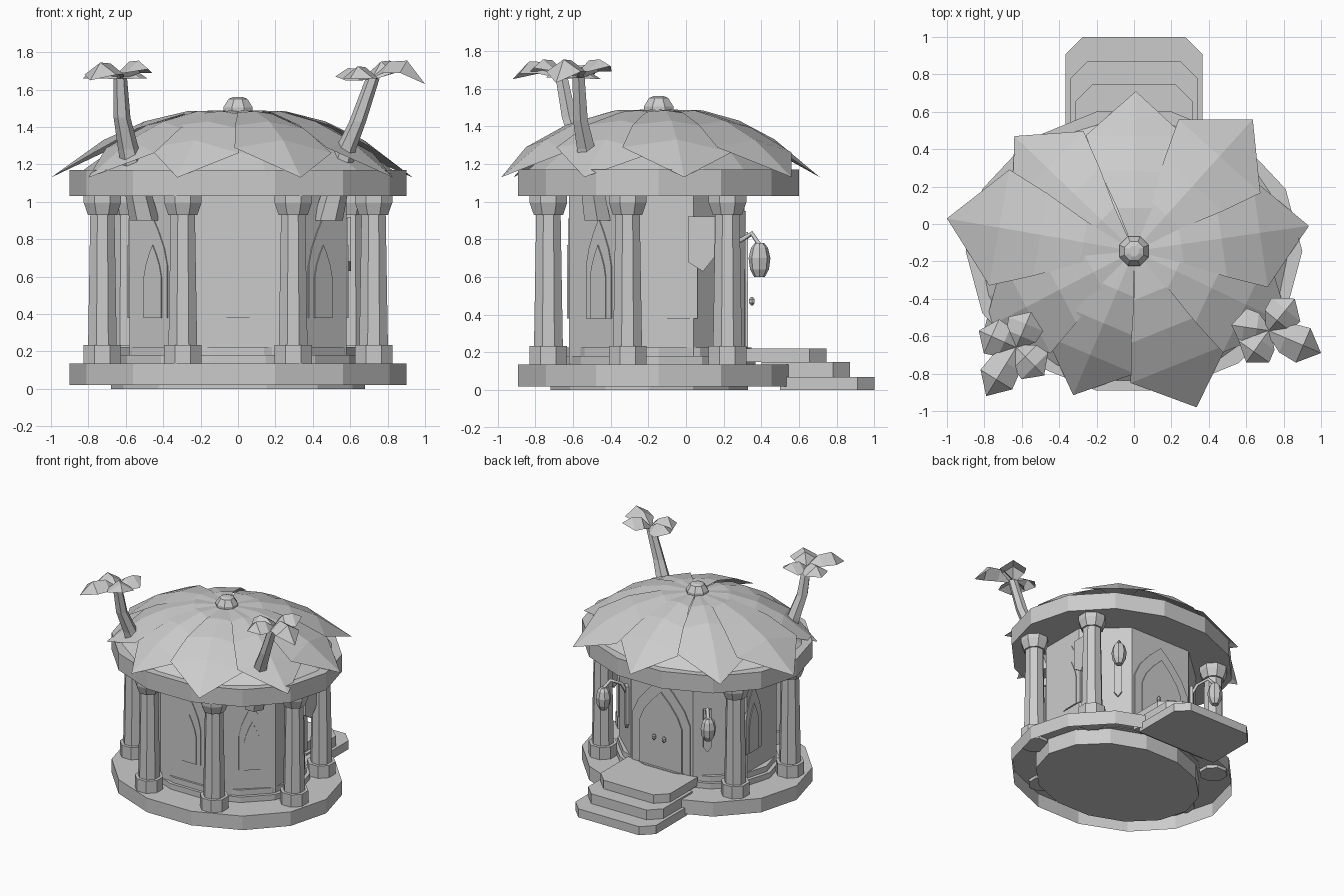
import bpy, bmesh, math
from mathutils import Vector

cube = bpy.data.objects.get("Cube")
if cube:
    bpy.data.objects.remove(cube)

CY = -0.145  # centre of the round building along y

stone = bpy.data.materials.new("plain_grey")
stone.use_nodes = True
GREY = (0.6, 0.6, 0.6, 1)
stone.diffuse_color = GREY
stone.node_tree.nodes["Principled BSDF"].inputs["Base Color"].default_value = GREY


def finish(name, bm, closed=True):
    if closed:
        bmesh.ops.recalc_face_normals(bm, faces=bm.faces)
    mesh = bpy.data.meshes.new(name)
    bm.to_mesh(mesh)
    bm.free()
    mesh.materials.append(stone)
    obj = bpy.data.objects.new(name, mesh)
    bpy.context.collection.objects.link(obj)
    return obj


def loft(name, rings, floor=True):
    """Skin a list of equal point rings and cap the ends."""
    bm = bmesh.new()
    rows = [[bm.verts.new(p) for p in ring] for ring in rings]
    n = len(rows[0])
    for low, high in zip(rows, rows[1:]):
        for i in range(n):
            j = (i + 1) % n
            bm.faces.new((low[i], low[j], high[j], high[i]))
    if floor:
        bm.faces.new(rows[0][::-1])
    bm.faces.new(rows[-1])
    return finish(name, bm)


def ring(x, y, z, rx, ry, n, turn=0.0):
    return [(x + rx * math.cos(math.tau * (i + turn) / n),
             y + ry * math.sin(math.tau * (i + turn) / n), z) for i in range(n)]


def lathe(name, x, y, profile, n, squash=1.0, turn=0.0, floor=True):
    return loft(name, [ring(x, y, z, r, r * squash, n, turn) for r, z in profile], floor)


def prism(name, outline, z0, z1):
    return loft(name, [[(x, y, z) for x, y in outline] for z in (z0, z1)])


def plate(name, outline, centre, angle, depth):
    """Thin upright plate: outline is (sideways, z), facing along angle."""
    out = Vector((math.cos(angle), math.sin(angle), 0))
    side = Vector((-out.y, out.x, 0))
    base = Vector((centre[0], centre[1], 0))
    return loft(name, [[base + side * s + out * d + Vector((0, 0, z))
                        for s, z in outline] for d in (-0.01, depth)])


def pointed_arch(half, bottom, spring, top):
    side = [(half, bottom), (half, spring)]
    for t in (0.35, 0.7):
        side.append((half * (1 - t ** 1.5), spring + (top - spring) * t))
    return side + [(0, top)] + [(-s, z) for s, z in reversed(side)]


def leaf(name, origin, angle, rows, twist=0.0):
    """Folded leaf; rows are (distance, z, half width, edge drop)."""
    bm = bmesh.new()
    out = Vector((math.cos(angle), math.sin(angle), 0))
    side = Vector((-out.y, out.x, 0))
    grid = []
    for dist, z, half, drop in rows:
        mid = Vector((origin[0], origin[1], z)) + out * dist
        grid.append([bm.verts.new(mid + side * half * s
                                  - Vector((0, 0, drop * (1 + twist * s) * abs(s))))
                     for s in (-1, 0, 1)])
    for a, b in zip(grid, grid[1:]):
        for i in (0, 1):
            bm.faces.new((a[i], b[i], b[i + 1], a[i + 1]))
    bmesh.ops.remove_doubles(bm, verts=bm.verts, dist=0.0005)
    bm.normal_update()
    bmesh.ops.reverse_faces(bm, faces=[f for f in bm.faces if f.normal.z < 0])
    return finish(name, bm, closed=False)


# Foundation inside a platform that is open underneath, plinth steps, roof ring
lathe("foundation", 0, -0.195, [(0.68, 0), (0.68, 0.13)], 14, 0.79)
lathe("platform", 0, CY, [(0.9, 0.02), (0.9, 0.135)], 14, 0.85, floor=False)
lathe("plinth_lower", 0, CY, [(0.66, 0.13), (0.66, 0.18)], 14, 0.8)
lathe("plinth_upper", 0, CY, [(0.63, 0.17), (0.63, 0.225)], 14, 0.8)
lathe("roof_ring", 0, CY, [(0.9, 1.03), (0.9, 1.17)], 14, 0.85)

# Eight-sided room
half_wall = [(0.27, -0.62), (0.58, -0.345), (0.58, 0.04), (0.28, 0.31)]
prism("room_wall", half_wall + [(-x, y) for x, y in reversed(half_wall)], 0.14, 1.04)

# Back steps with clipped corners
for name, w, y0, y, z0, z1 in (("step_bottom", 0.365, 0.5, 1.0, 0, 0.07),
                               ("step_middle", 0.34, 0.4, 0.87, 0.07, 0.15),
                               ("step_top", 0.315, 0.3, 0.745, 0.15, 0.22)):
    c = 0.09
    prism(name, [(-w, y0), (w, y0), (w, y - c), (w - c, y), (c - w, y), (-w, y - c)], z0, z1)

# Columns: foot, tapered shaft, flared capital
for sx in (-1, 1):
    for x, y in ((0.295, -0.73), (0.725, -0.31), (0.6, 0.22)):
        x *= sx
        lathe("column_foot", x, y, [(0.108, 0.11), (0.108, 0.235)], 8, 1, 0.5)
        lathe("column_shaft", x, y, [(0.083, 0.23), (0.07, 0.94)], 8, 1, 0.5)
        lathe("column_capital", x, y, [(0.084, 0.93), (0.108, 0.995), (0.108, 1.04)], 8, 1, 0.5)

# Windows on the front, slanted and side walls
window_frame = pointed_arch(0.1, 0.38, 0.66, 0.91)
window_pane = pointed_arch(0.062, 0.38, 0.6, 0.77)
slant = math.atan2(-0.31, 0.275)
for x, y, a in ((0, -0.62, -math.pi / 2),
                (0.45, -0.46, slant), (-0.45, -0.46, math.pi - slant),
                (0.58, -0.04, 0), (-0.58, -0.04, math.pi)):
    plate("window_frame", window_frame, (x, y), a, 0.006)
    plate("window_pane", window_pane, (x, y), a, 0.012)

# Double door with knobs
plate("door_frame", pointed_arch(0.26, 0.2, 0.62, 0.95), (0, 0.31), math.pi / 2, 0.009)
plate("door", pointed_arch(0.19, 0.2, 0.58, 0.84), (0, 0.31), math.pi / 2, 0.018)
for x in (-0.045, 0.045):
    lathe("door_knob", x, 0.35, [(0.006, 0.45), (0.017, 0.462), (0.017, 0.482), (0.006, 0.495)], 6)

# Hanging banner beside a side window
plate("banner", [(-0.07, 0.92), (0.075, 0.92), (0.075, 0.71), (0.01, 0.63), (-0.07, 0.68)],
      (0.595, 0.08), 0, 0.008)

# Lanterns on brackets either side of the door
for s in (-1, 1):
    plate("lantern_backplate", [(-0.03, 0.46), (0, 0.42), (0.03, 0.46), (0.03, 0.77), (-0.03, 0.77)],
          (s * 0.36, 0.24), math.pi / 2 - s * 0.74, 0.02)
    curve = bpy.data.curves.new("lantern_bracket", "CURVE")
    curve.dimensions = "3D"
    curve.bevel_depth = 0.014
    curve.bevel_resolution = 0
    curve.use_fill_caps = True
    spline = curve.splines.new("POLY")
    path = [(0.36, 0.24, 0.7), (0.39, 0.28, 0.79), (0.44, 0.35, 0.83), (0.475, 0.39, 0.77)]
    spline.points.add(len(path) - 1)
    for point, (x, y, z) in zip(spline.points, path):
        point.co = (s * x, y, z, 1)
    curve.materials.append(stone)
    bpy.context.collection.objects.link(bpy.data.objects.new("lantern_bracket", curve))
    lathe("lantern", s * 0.475, 0.39, [(0.028, 0.6), (0.05, 0.64), (0.058, 0.7),
                                       (0.045, 0.755), (0.025, 0.78)], 8)

# Domed roof under overlapping leaves, each reaching to its own tip
lathe("roof_dome", 0, CY, [(0.84, 1.16), (0.7, 1.26), (0.5, 1.37), (0.2, 1.45), (0.03, 1.46)],
      18, 0.85)
leaf_tips = ((0.01, 0.71), (0.635, 0.56), (0.935, -0.01), (0.83, -0.54), (0.335, -0.98),
             (-0.325, -0.915), (-0.8, -0.56), (-1.0, 0.03), (-0.64, 0.47))
for x, y in leaf_tips:
    length = math.hypot(x, y - CY)
    rows = [(length * f, z, w * length, d) for f, z, w, d in
            ((0, 1.49, 0, 0), (0.27, 1.485, 0.11, 0.012), (0.5, 1.43, 0.22, 0.03),
             (0.72, 1.33, 0.31, 0.055), (1, 1.13, 0, 0))]
    leaf("roof_leaf", (0, CY), math.atan2(y - CY, x), rows, 0.25)
lathe("roof_finial", 0, CY, [(0.085, 1.46), (0.085, 1.505), (0.055, 1.55), (0.03, 1.56)], 8, 1, 0.5)

# Two leaning trees growing through the roof; crown leaves are tip x, y, z and peak height
trees = (
    ([(-0.5, -0.47, 0.9), (-0.585, -0.56, 1.28), (-0.62, -0.62, 1.45), (-0.63, -0.66, 1.66)],
     [(-0.83, -0.57, 1.66, 1.73), (-0.55, -0.47, 1.7, 1.73),
      (-0.79, -0.92, 1.65, 1.75), (-0.48, -0.81, 1.71, 1.76)]),
    ([(0.48, -0.47, 0.9), (0.575, -0.53, 1.28), (0.64, -0.56, 1.43), (0.72, -0.57, 1.66)],
     [(0.52, -0.54, 1.67, 1.72), (0.6, -0.74, 1.66, 1.73),
      (0.86, -0.4, 1.72, 1.76), (1.0, -0.69, 1.63, 1.76)]))
for path, tips in trees:
    radii = (0.08, 0.056, 0.045, 0.037)
    loft("tree_trunk", [ring(x, y, z, r, r, 6) for (x, y, z), r in zip(path, radii)])
    top = path[-1]
    for x, y, z, peak in tips:
        reach = Vector((x - top[0], y - top[1]))
        d = reach.length
        leaf("tree_leaf", top[:2], math.atan2(reach.y, reach.x),
             [(0, 1.665, 0.02, 0.01), (d * 0.32, peak - 0.01, 0.085, 0.06),
              (d * 0.66, peak - 0.005, 0.1, 0.065), (d, z, 0, 0)])
